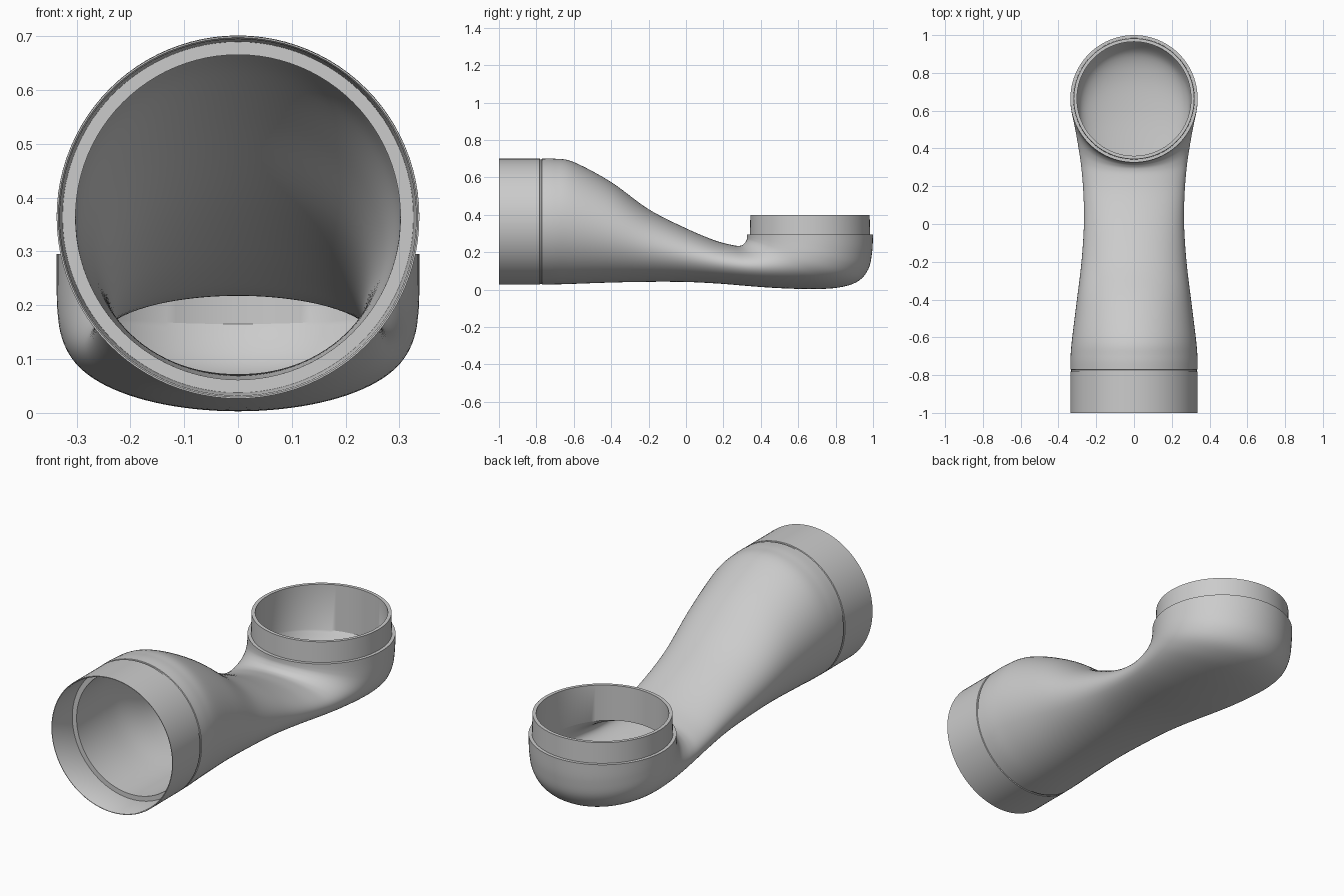
import bpy, bmesh, math
from mathutils import Vector

if "Cube" in bpy.data.objects:
    bpy.data.objects.remove(bpy.data.objects["Cube"])

SIDES = 96
CZ = 0.3635      # height of the horizontal socket axis
CY = 0.663       # y of the vertical spigot axis

grey = bpy.data.materials.new("light grey plastic")
grey.diffuse_color = (0.6, 0.6, 0.6, 1)
grey.use_nodes = True
grey.node_tree.nodes["Principled BSDF"].inputs["Base Color"].default_value = grey.diffuse_color


def ring(sec):
    """Ellipse spanning a top point and a bottom point in the yz plane."""
    yt, zt, yb, zb, hw = sec
    top, bot = Vector((0, yt, zt)), Vector((0, yb, zb))
    mid, half = (top + bot) / 2, (top - bot) / 2
    pts = []
    for i in range(SIDES):
        a = 2 * math.pi * i / SIDES
        pts.append(mid + half * math.cos(a) + Vector((hw * math.sin(a), 0, 0)))
    return pts


def front_circle(y, r):
    return (y, CZ + r, y, CZ - r, r)


def top_circle(z, r):
    return (CY - r, z, CY + r, z, r)


def smooth(keys, steps=6):
    """Catmull-Rom interpolation through key sections."""
    out = []
    for i in range(len(keys) - 1):
        p0, p1 = keys[max(i - 1, 0)], keys[i]
        p2, p3 = keys[i + 1], keys[min(i + 2, len(keys) - 1)]
        for s in range(steps):
            t = s / steps
            out.append(tuple(
                0.5 * (2 * b + (c - a) * t + (2 * a - 5 * b + 4 * c - d) * t * t
                       + (3 * b - a - 3 * c + d) * t ** 3)
                for a, b, c, d in zip(p0, p1, p2, p3)))
    return out + [keys[-1]]


def loft(name, sections):
    """Closed loop of sections skinned into a hollow solid."""
    bm = bmesh.new()
    rows = [[bm.verts.new(p) for p in ring(s)] for s in sections]
    for k, a in enumerate(rows):
        b = rows[(k + 1) % len(rows)]
        for i in range(SIDES):
            j = (i + 1) % SIDES
            bm.faces.new((a[i], a[j], b[j], b[i]))
    bmesh.ops.recalc_face_normals(bm, faces=bm.faces)
    me = bpy.data.meshes.new(name)
    bm.to_mesh(me)
    bm.free()
    me.materials.append(grey)
    ob = bpy.data.objects.new(name, me)
    bpy.context.collection.objects.link(ob)
    bpy.ops.object.select_all(action='DESELECT')
    ob.select_set(True)
    bpy.context.view_layer.objects.active = ob
    bpy.ops.object.shade_smooth_by_angle(angle=math.radians(32))
    return ob


# outer skin: (top y, top z, bottom y, bottom z, half width)
outer = smooth([
    (-.77, .70, -.77, .027, .337),
    (-.70, .70, -.70, .028, .336),
    (-.60, .682, -.60, .031, .327),
    (-.40, .575, -.40, .038, .302),
    (-.20, .43, -.20, .042, .278),
    (0, .328, 0, .041, .265),
    (.15, .265, .18, .032, .268),
    (.25, .238, .35, .018, .279),
    (.29, .235, .50, .008, .292),
    (.31, .245, .68, .003, .308),
    (.32, .258, .82, .012, .321),
    (.325, .27, .92, .045, .331),
    (.326, .28, .975, .11, .336),
    (.326, .288, .995, .20, .337),
    (.326, .295, 1.0, .295, .337)])

# inner bore
inner = smooth([
    (-.65, .6655, -.65, .0615, .302),
    (-.55, .63, -.55, .064, .295),
    (-.40, .54, -.40, .07, .27),
    (-.20, .40, -.20, .072, .245),
    (0, .30, 0, .07, .235),
    (.17, .24, .20, .06, .24),
    (.27, .22, .40, .045, .255),
    (.32, .218, .60, .036, .275),
    (.345, .222, .78, .045, .29),
    (.355, .225, .90, .085, .298),
    (.361, .225, .965, .165, .302)])

# front socket with stop shoulder and shallow outer groove
socket = [front_circle(y, r) for y, r in (
    (-.85, .302), (-.85, .326), (-.995, .331), (-1, .334), (-1, .337),
    (-.782, .337), (-.780, .333), (-.772, .333))]

# top ledge and raised spigot
spigot = [top_circle(z, r) for z, r in (
    (.295, .321), (.398, .319), (.398, .302))]

loft("pipe_elbow_adapter", socket + outer + spigot + inner[::-1])
